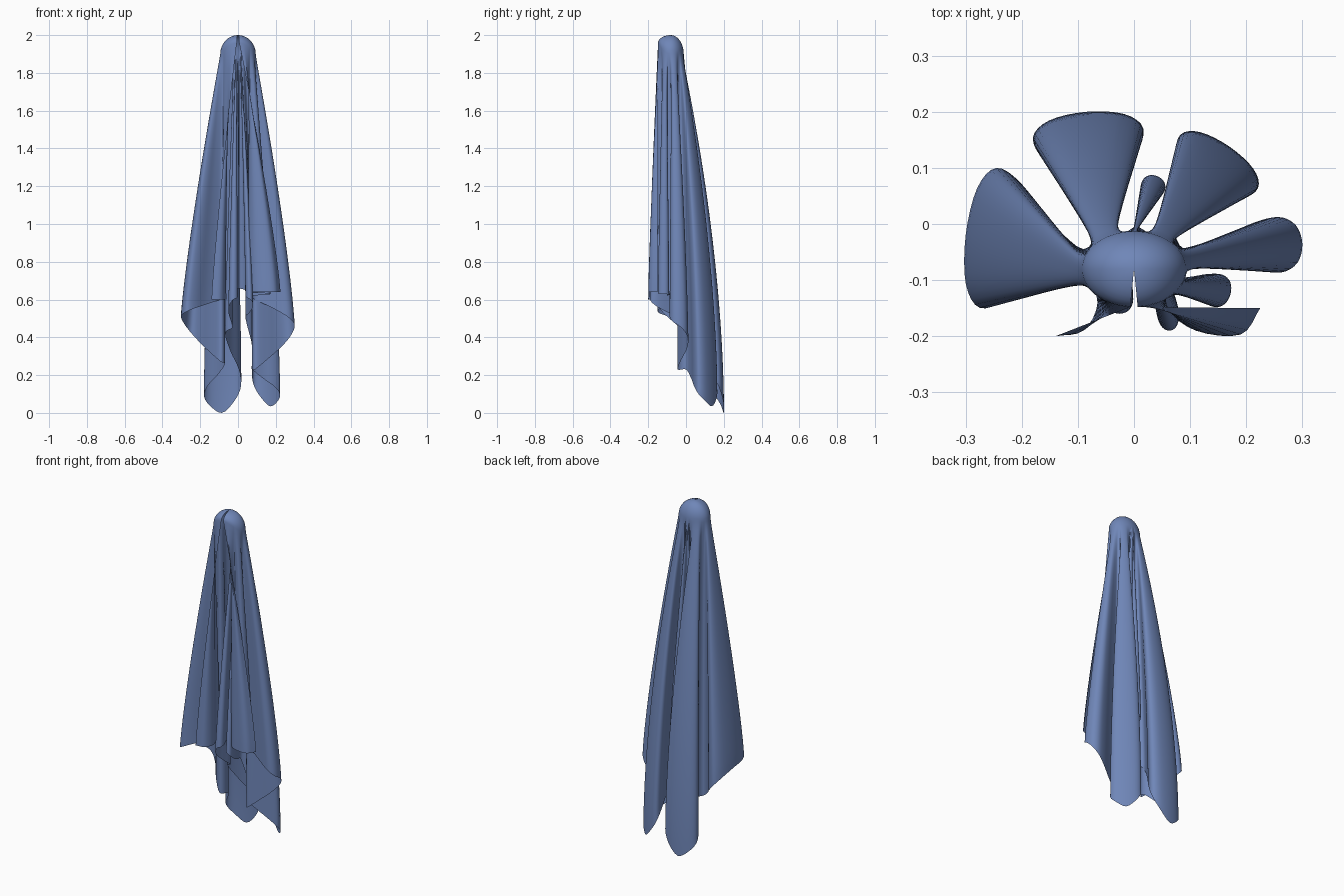
import bpy, bmesh, math
from mathutils import Vector

if "Cube" in bpy.data.objects:
    bpy.data.objects.remove(bpy.data.objects["Cube"])

TOP, COLLAR = 2.0, 1.9           # peak of the cloth, height where the folds begin
CY, RX, RY = -0.08, 0.094, 0.068  # collar ellipse


def fold(a0, a1, root, tip, w, z0, zt, z1, n=10):
    """Teardrop loop of hem from root out to tip and back; w < 0 folds inward."""
    r, axis = Vector(root), Vector(tip) - Vector(root)
    side = Vector((-axis.y, axis.x)).normalized()
    out = []
    for i in range(n + 1):
        t = i / n
        s = max(math.sin(math.pi * t), 0)
        p = r + axis * s + side * w * 1.18 * math.sin(2 * math.pi * t) * s ** 0.6
        z = zt + ((z0 if t < 0.5 else z1) - zt) * abs(2 * t - 1) ** 1.15
        out.append(Vector((p.x, p.y, z, a0 + (a1 - a0) * t)))
    return out


def edge(a0, a1, z, pts):
    """Free front edge of the cloth."""
    n = len(pts) - 1
    return [Vector((*p, z, a0 + (a1 - a0) * i / n)) for i, p in enumerate(pts)]


hem = (
    edge(266, 222, .6, [(-.14, -.2), (-.09, -.19), (-.065, -.14), (-.085, -.085)])  # left front edge
    + fold(215, 155, (-.09, -.045), (-.3, -.02), .127, .6, .5, .27)           # left
    + fold(146, 102, (-.068, .0), (-.085, .2), .1, .26, .0, .42)              # back left
    + fold(99, 94, (-.03, -.03), (-.025, -.16), -.025, .45, .6, .64)          # inner left
    + fold(92, 86, (.005, .0), (.042, .085), .022, .66, .67, .66)             # inner middle
    + fold(84, 79, (.04, -.03), (.065, -.19), -.02, .65, .6, .5)              # inner right
    + fold(76, 40, (.075, .0), (.17, .138), .085, .36, .035, .23)             # back right
    + fold(34, -8, (.09, -.045), (.3, -.035), .05, .23, .46, .6)              # right
    + fold(-14, -48, (.06, -.095), (.172, -.125), .03, .62, .63, .64)         # small right
    + edge(-54, -86, .64, [(.06, -.15), (.11, -.19), (.19, -.197), (.225, -.15)])  # right front edge
)


def spline(pts, sub):
    """Smooth curve through the points."""
    ext = [2 * pts[0] - pts[1]] + pts + [2 * pts[-1] - pts[-2]]
    out = []
    for i in range(1, len(ext) - 2):
        a, b, c, d = ext[i - 1:i + 3]
        for k in range(sub):
            t = k / sub
            out.append(0.5 * (2 * b + (c - a) * t + (2 * a - 5 * b + 4 * c - d) * t * t
                              + (3 * b - a - 3 * c + d) * t ** 3))
    return out + [pts[-1]]


def column(h):
    """Points from the peak over the rounded top and down to one hem point."""
    ang = math.radians(h[3])
    cx, cy = RX * math.cos(ang), CY + RY * math.sin(ang)
    low = COLLAR + 0.06 * max(0, -math.sin(ang)) ** 2      # top is flatter at the front
    pts = []
    for k in range(9):
        f = math.pi / 2 * k / 8
        pts.append((cx * math.sin(f), CY + (cy - CY) * math.sin(f),
                    low + (TOP - low) * math.cos(f)))
    depth = low - max(h[2], 0.0)
    power = 1.2 + 0.6 * min(max((depth - 1.4) / 0.5, 0), 1)
    for k in range(1, 41):
        s = k / 40
        w = 1 - (1 - s) ** power
        pts.append((cx + (h[0] - cx) * w, cy + (h[1] - cy) * w, low - depth * s))
    return pts


# Hanging cloth: one open sheet
bm = bmesh.new()
cols = [[bm.verts.new(p) for p in column(h)] for h in spline(hem, 4)]
for a, b in zip(cols, cols[1:]):
    for k in range(len(a) - 1):
        bm.faces.new((a[k], a[k + 1], b[k + 1], b[k]))
bmesh.ops.remove_doubles(bm, verts=[c[0] for c in cols], dist=1e-4)
bmesh.ops.recalc_face_normals(bm, faces=bm.faces)
if sum(f.normal.z for f in bm.faces if f.calc_center_median().z > 1.95) < 0:
    bmesh.ops.reverse_faces(bm, faces=bm.faces)
for f in bm.faces:
    f.smooth = True
me = bpy.data.meshes.new("hanging_cloth")
bm.to_mesh(me)
bm.free()
cloth = bpy.data.objects.new("hanging_cloth", me)
bpy.context.collection.objects.link(cloth)

mat = bpy.data.materials.new("cloth blue")
mat.diffuse_color = (0.16, 0.24, 0.48, 1)
mat.use_nodes = True
mat.node_tree.nodes["Principled BSDF"].inputs["Base Color"].default_value = mat.diffuse_color
me.materials.append(mat)
